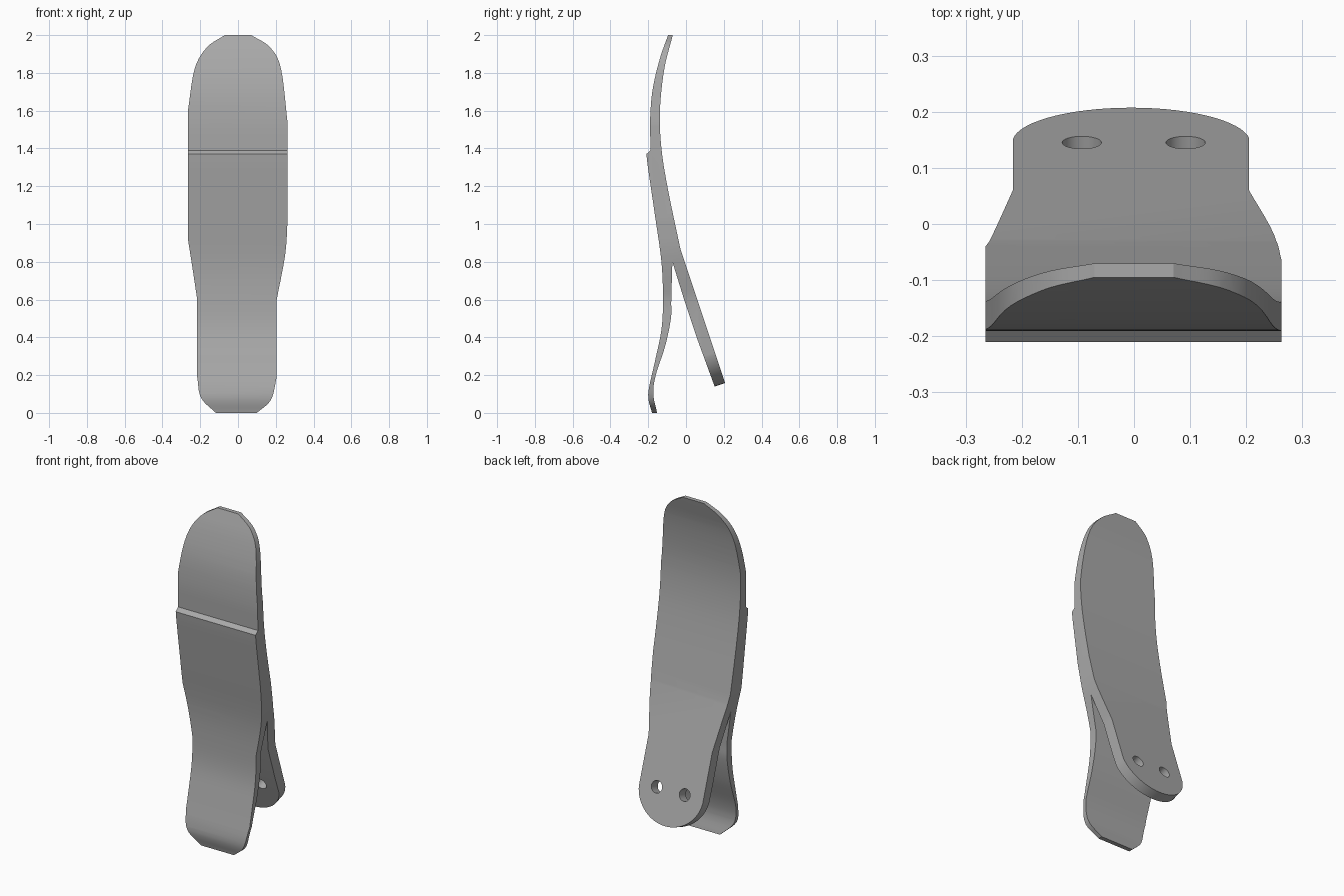
import bpy, bmesh, math
from mathutils import Vector, Matrix

cube = bpy.data.objects.get("Cube")
if cube:
    bpy.data.objects.remove(cube, do_unlink=True)

grey = bpy.data.materials.new("plain grey")
grey.use_nodes = True
grey.diffuse_color = (0.4, 0.4, 0.4, 1)
grey.node_tree.nodes["Principled BSDF"].inputs["Base Color"].default_value = (0.4, 0.4, 0.4, 1)


def smooth(points, steps=5):
    """Catmull-Rom curve through 2D points."""
    p = [Vector(q) for q in points]
    p = [2 * p[0] - p[1]] + p + [2 * p[-1] - p[-2]]
    out = []
    for a, b, c, d in zip(p, p[1:], p[2:], p[3:]):
        for i in range(steps):
            t = i / steps
            out.append(b + (c - a) * t / 2 + (a * 2 - b * 5 + c * 4 - d) * t * t / 2
                       + (b * 3 - a - c * 3 + d) * t ** 3 / 2)
    return out + [p[-2]]


def prism(name, outline, origin, u, v, depth):
    """Extrude a 2D outline, laid on axes u and v, by depth to both sides."""
    origin, u, v = Vector(origin), Vector(u), Vector(v)
    n = u.cross(v).normalized()
    bm = bmesh.new()
    face = bm.faces.new([bm.verts.new(origin + u * a + v * b - n * depth) for a, b in outline])
    ext = bmesh.ops.extrude_face_region(bm, geom=[face])
    verts = [g for g in ext["geom"] if isinstance(g, bmesh.types.BMVert)]
    bmesh.ops.translate(bm, verts=verts, vec=n * depth * 2)
    bmesh.ops.recalc_face_normals(bm, faces=bm.faces)
    mesh = bpy.data.meshes.new(name)
    bm.to_mesh(mesh)
    bm.free()
    mesh.materials.append(grey)
    obj = bpy.data.objects.new(name, mesh)
    bpy.context.collection.objects.link(obj)
    return obj


def cut(target, cutter, operation):
    mod = target.modifiers.new("cut", "BOOLEAN")
    mod.object, mod.operation, mod.solver = cutter, operation, "EXACT"
    bpy.context.view_layer.objects.active = target
    bpy.ops.object.modifier_apply(modifier=mod.name)
    bpy.data.objects.remove(cutter, do_unlink=True)


# Side profile (y, z): front strip, ledge, tall blade, rear arm, fork
front_strip = smooth([(-.18, 0), (-.2, .1), (-.165, .27), (-.13, .44), (-.122, .6),
                      (-.13, .8), (-.165, 1.05), (-.2, 1.29), (-.21, 1.37)])
blade_front = smooth([(-.187, 1.39), (-.19, 1.55), (-.177, 1.71), (-.14, 1.87), (-.095, 2)])
blade_back = smooth([(-.07, 2), (-.115, 1.82), (-.138, 1.6), (-.13, 1.4), (-.095, 1.18), (-.03, .87)])
arm = [(.215, .135), (.16, .117), (.06, .39), (-.01, .6)]
strip_back = smooth([(-.072, .8), (-.078, .6), (-.08, .5), (-.11, .355), (-.16, .2), (-.173, .1), (-.153, 0)])
clip = prism("clip_body", front_strip + blade_front + blade_back + arm + strip_back,
             (0, 0, 0), (0, 1, 0), (0, 0, 1), .4)

# Front outline (x, z) trims the width and rounds both ends
left = smooth([(-.117, 0), (-.196, .08), (-.216, .19)]) + smooth(
    [(-.216, .6), (-.24, .76), (-.265, .92)]) + smooth(
    [(-.265, 1.6), (-.23, 1.82), (-.165, 1.935), (-.07, 2)])
right = smooth([(.07, 2), (.17, 1.935), (.228, 1.82), (.263, 1.53)]) + smooth(
    [(.263, 1.03), (.25, .84), (.205, .6)]) + smooth([(.205, .19), (.175, .07), (.1, 0)])
cut(clip, prism("outline_cutter", left + right, (0, 0, 0), (1, 0, 0), (0, 0, 1), .6), "INTERSECT")

# Rounded end of the rear arm
along = Vector((0, .316, -.949)).normalized()
centre = (-.005, .145, .345)
arc = [(-.212 * math.cos(math.pi * i / 32), .197 * math.sin(math.pi * i / 32)) for i in range(33)]
end = [(-.4, 0)] + arc + [(.4, 0), (.4, .35), (-.4, .35)]
cut(clip, prism("arm_end_cutter", end, centre, (1, 0, 0), along, .1), "DIFFERENCE")

# Two screw holes through the rear arm
for x in (-.093, .092):
    ring = [(.035 * math.cos(math.tau * i / 32), .035 * math.sin(math.tau * i / 32)) for i in range(32)]
    cut(clip, prism("hole_cutter", ring, (x, .147, .345), (1, 0, 0), along, .1), "DIFFERENCE")

# Smooth curves, crisp edges
bpy.ops.object.select_all(action="DESELECT")
clip.select_set(True)
bpy.context.view_layer.objects.active = clip
bpy.ops.object.shade_smooth_by_angle(angle=math.radians(25))
